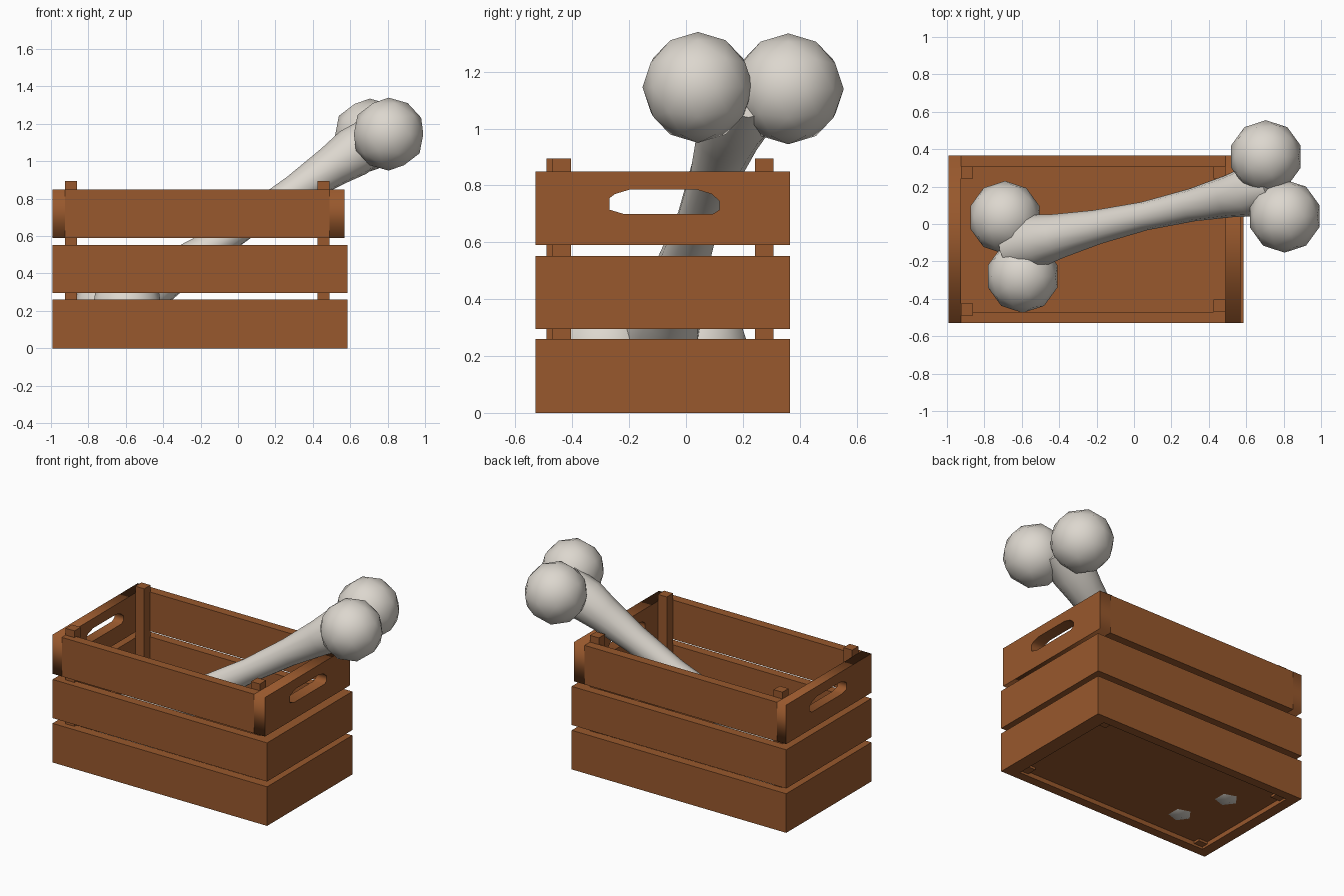
import bpy, bmesh
from math import pi, cos, sin
from mathutils import Vector, Matrix

old = bpy.data.objects.get("Cube")
if old:
    bpy.data.objects.remove(old, do_unlink=True)


def make_material(name, rgb):
    m = bpy.data.materials.new(name)
    m.use_nodes = True
    m.diffuse_color = (*rgb, 1)
    m.node_tree.nodes["Principled BSDF"].inputs["Base Color"].default_value = (*rgb, 1)
    return m


wood = make_material("brown wood", (0.314, 0.098, 0.026))
bone = make_material("bone white", (0.72, 0.68, 0.62))


def finish(name, bm, mat):
    bmesh.ops.recalc_face_normals(bm, faces=bm.faces)
    me = bpy.data.meshes.new(name)
    bm.to_mesh(me)
    bm.free()
    me.materials.append(mat)
    ob = bpy.data.objects.new(name, me)
    bpy.context.collection.objects.link(ob)
    return ob


def box(name, x, y, z):
    """Box given its (min, max) range on each axis."""
    lo, hi = Vector((x[0], y[0], z[0])), Vector((x[1], y[1], z[1]))
    bm = bmesh.new()
    bmesh.ops.create_cube(bm, size=1, matrix=Matrix.Translation((lo + hi) / 2)
                          @ Matrix.Diagonal((*(hi - lo), 1)))
    return finish(name, bm, wood)


def select_only(ob):
    bpy.ops.object.select_all(action='DESELECT')
    ob.select_set(True)
    bpy.context.view_layer.objects.active = ob


def handle_plank(name, x, y, z, hole):
    """End plank drawn as an outline with a hand hole, then extruded along x."""
    cu = bpy.data.curves.new(name, 'CURVE')
    cu.dimensions = '2D'
    cu.fill_mode = 'BOTH'
    cu.extrude = (x[1] - x[0]) / 2
    outline = [(y[0], z[0]), (y[1], z[0]), (y[1], z[1]), (y[0], z[1])]
    for pts in (outline, hole):
        s = cu.splines.new('POLY')
        s.points.add(len(pts) - 1)
        for p, (u, v) in zip(s.points, pts):
            p.co = (u, v, 0, 1)
        s.use_cyclic_u = True
    cu.materials.append(wood)
    ob = bpy.data.objects.new(name, cu)
    bpy.context.collection.objects.link(ob)
    ob.location.x = (x[0] + x[1]) / 2
    ob.rotation_euler = (pi / 2, 0, pi / 2)
    select_only(ob)
    bpy.ops.object.convert(target='MESH')


# Crate walls: three rows of planks with gaps between them
front, back = -0.53, 0.365
hand_hole = [(-0.27, 0.755), (-0.27, 0.715), (-0.22, 0.70), (0.095, 0.70), (0.118, 0.715),
             (0.118, 0.745), (0.09, 0.77), (0.04, 0.785), (-0.2, 0.785), (-0.25, 0.77)]
rows = [("lower", (0, 0.26), 0.585), ("middle", (0.295, 0.552), 0.585), ("upper", (0.59, 0.85), 0.57)]
for row, z, right in rows:
    box(row + "_front_plank", (-0.925, 0.49), (front, -0.47), z)
    box(row + "_back_plank", (-0.925, 0.49), (0.305, back), z)
    for side, x in (("right", (-0.993, -0.925)), ("left", (0.49, right))):
        name = f"{row}_{side}_end_plank"
        if row == "upper":
            handle_plank(name, x, (front, back), z, hand_hole)
        else:
            box(name, x, (front, back), z)

# Corner posts and floor
for side, x in (("right", -0.925), ("left", 0.425)):
    box(f"back_{side}_post", (x, x + 0.065), (0.243, 0.308), (0.015, 0.895))
    y = -0.49 if side == "right" else -0.47
    box(f"front_{side}_post", (x, x + 0.065), (y, y + 0.065), (0.015, 0.895))
box("floor", (-0.93, 0.495), (-0.475, 0.31), (0.03, 0.06))

# Bone knobs
knobs = {"lower_back_knob": (-0.69, 0.035, 0.205), "lower_front_knob": (-0.595, -0.28, 0.205),
         "upper_back_knob": (0.705, 0.36, 1.14), "upper_front_knob": (0.805, 0.042, 1.145)}
smooth = []
for name, centre in knobs.items():
    bm = bmesh.new()
    bmesh.ops.create_icosphere(bm, subdivisions=2, radius=0.195, matrix=Matrix.Translation(centre))
    smooth.append(finish(name, bm, bone))

# Bone shaft: rings along a sloping axis, slim in the middle and flared at the ends
start, end = Vector((-0.645, -0.12, 0.21)), Vector((0.757, 0.205, 1.14))
turn = (end - start).to_track_quat('Z', 'Y')
profile = [(0, 0.14), (0.1, 0.14), (0.17, 0.12), (0.32, 0.092), (0.5, 0.077),
           (0.68, 0.088), (0.82, 0.113), (0.9, 0.135), (1, 0.12)]
sides = 12
bm = bmesh.new()
rings = []
for t, r in profile:
    centre = start.lerp(end, t)
    rings.append([bm.verts.new(centre + turn @ Vector((r * cos(a), r * sin(a), 0)))
                  for a in (2 * pi * i / sides for i in range(sides))])
for a, b in zip(rings, rings[1:]):
    for i in range(sides):
        j = (i + 1) % sides
        bm.faces.new((a[i], a[j], b[j], b[i]))
bm.faces.new(rings[0])
bm.faces.new(rings[-1])
smooth.append(finish("bone_shaft", bm, bone))

for ob in smooth:
    select_only(ob)
    bpy.ops.object.shade_smooth_by_angle(angle=pi / 3)
